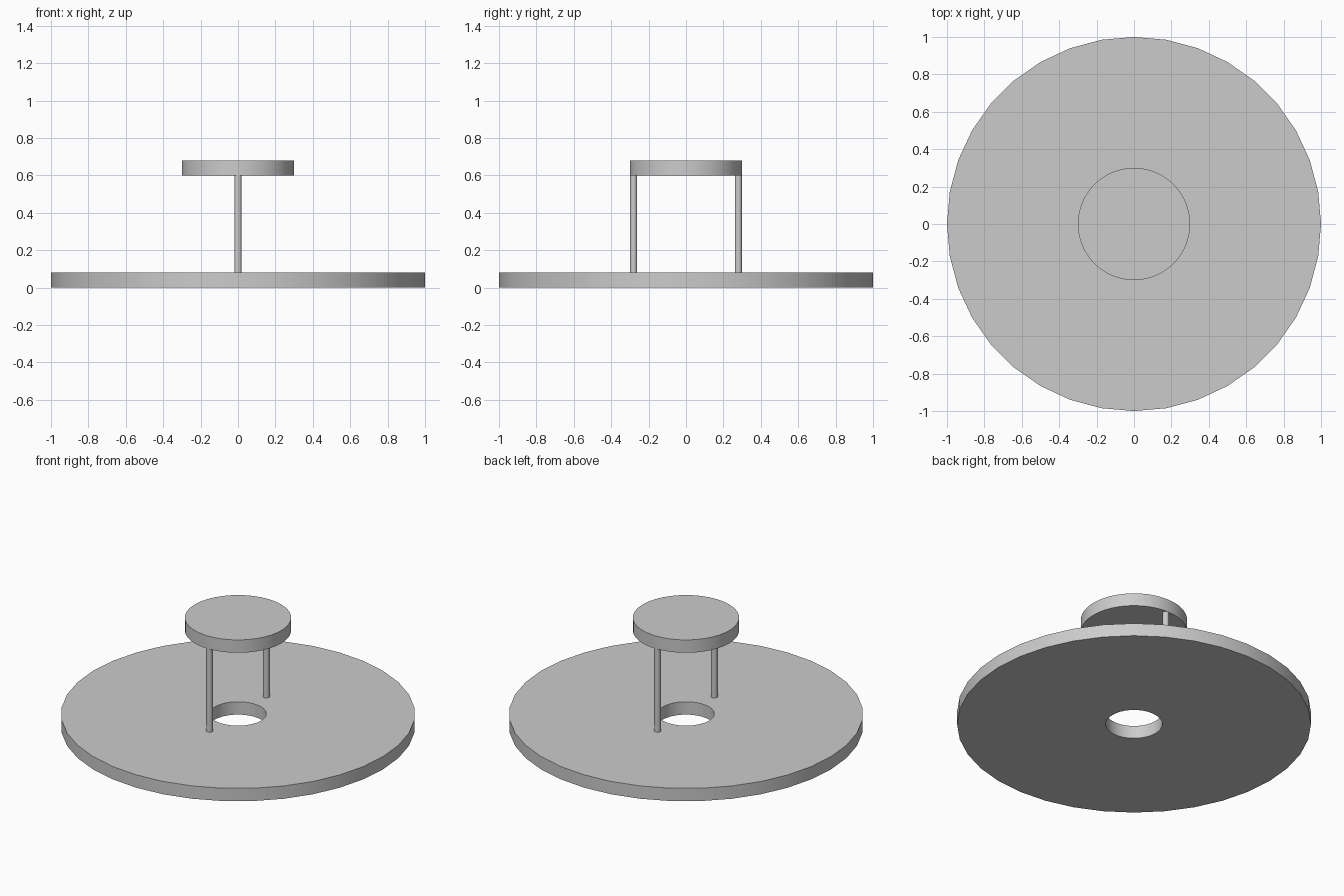
import bpy, bmesh, math

if "Cube" in bpy.data.objects:
    bpy.data.objects.remove(bpy.data.objects["Cube"])


def lathe(name, profile, sides, loc=(0, 0, 0)):
    """Revolve an (r, z) profile around z; a closed loop, r = 0 points merge on the axis."""
    bm = bmesh.new()
    pts = [bm.verts.new((r, 0, z)) for r, z in profile]
    edges = [bm.edges.new((a, b)) for a, b in zip(pts, pts[1:])]
    if profile[0][0] > 0:
        edges.append(bm.edges.new((pts[-1], pts[0])))
    bmesh.ops.spin(bm, geom=pts + edges, axis=(0, 0, 1), cent=(0, 0, 0),
                   angle=2 * math.pi, steps=sides, use_merge=False)
    bmesh.ops.remove_doubles(bm, verts=bm.verts, dist=1e-4)
    bmesh.ops.recalc_face_normals(bm, faces=bm.faces)
    mesh = bpy.data.meshes.new(name)
    bm.to_mesh(mesh)
    bm.free()
    obj = bpy.data.objects.new(name, mesh)
    bpy.context.collection.objects.link(obj)
    obj.location = loc
    bpy.ops.object.select_all(action='DESELECT')
    obj.select_set(True)
    bpy.context.view_layer.objects.active = obj
    bpy.ops.object.shade_smooth_by_angle(angle=math.radians(30))
    return obj


def solid(r, h):
    return [(0, 0), (r, 0), (r, h), (0, h)]


# Wide base plate with a central hole
lathe("base_plate", [(0.16, 0), (1, 0), (1, 0.08), (0.16, 0.08)], 36)

# Two thin posts at the front and back
for name, y in (("front_post", -0.28), ("back_post", 0.28)):
    lathe(name, solid(0.019, 0.52), 24, (0, y, 0.08))

# Small raised top disc
lathe("top_disc", solid(0.3, 0.08), 64, (0, 0, 0.6))
